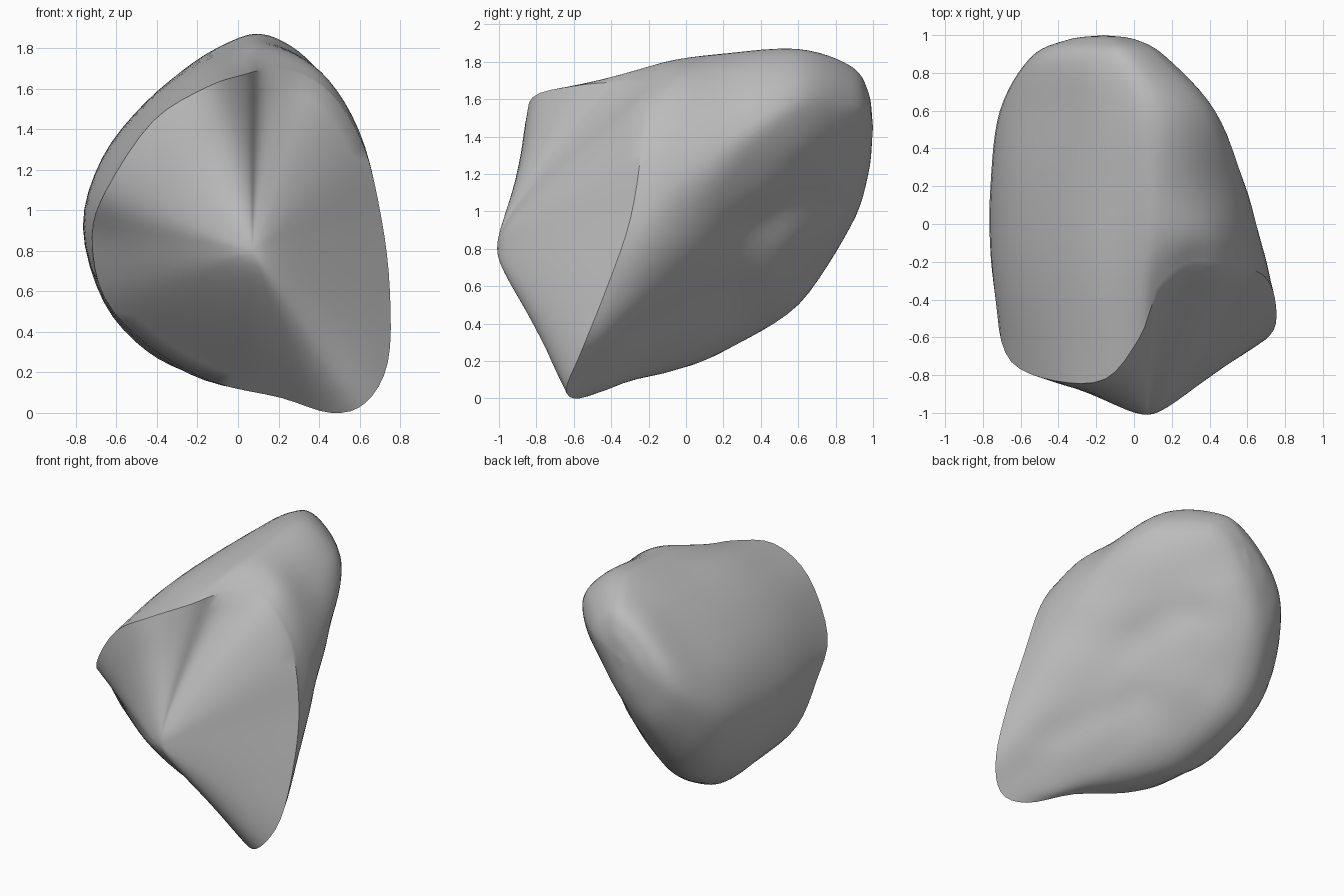
import bpy, bmesh, math
from mathutils import Vector, noise

cube = bpy.data.objects.get("Cube")
if cube:
    bpy.data.objects.remove(cube, do_unlink=True)

AROUND = 4   # subdivisions between outline points
ALONG = 6    # subdivisions between rings


def spline(a, b, c, d, t):
    """Smooth curve from b to c."""
    return 0.5 * (2 * b + (c - a) * t + (2 * a - 5 * b + 4 * c - d) * t ** 2
                  + (3 * b - a - 3 * c + d) * t ** 3)


def smooth_loop(points):
    n = len(points)
    return [spline(points[i - 1], points[i], points[(i + 1) % n], points[(i + 2) % n], s / AROUND)
            for i in range(n) for s in range(AROUND)]


def section(y, outline):
    return [Vector((x, y, z)) for x, z in outline]


def blurred(values, passes):
    n = len(values)
    for _ in range(passes):
        values = [(values[i - 1] + 2 * values[i] + values[(i + 1) % n]) / 4 for i in range(n)]
    return values


# Sharp rim around the broken front face, clockwise from the top
rim = [Vector(p) for p in (
    (.03, -.6, 1.67), (.12, -.38, 1.69), (.28, -.23, 1.68), (.46, -.23, 1.57),
    (.62, -.24, 1.32), (.71, -.3, .95), (.75, -.42, .6), (.74, -.56, .25),
    (.63, -.64, .05), (.46, -.57, 0), (.21, -.38, .075), (-.13, -.25, .155),
    (-.44, -.24, .33), (-.66, -.35, .57), (-.72, -.5, .87), (-.65, -.73, 1.1),
    (-.42, -.83, 1.44), (-.15, -.82, 1.61))]

# Shoulder just behind the rim
shoulder = [Vector(p) for p in (
    (0, -.2, 1.76), (.12, -.1, 1.8), (.29, -.05, 1.76), (.45, -.05, 1.64),
    (.59, -.06, 1.41), (.67, -.1, 1.12), (.67, -.14, .83), (.6, -.18, .55),
    (.47, -.22, .34), (.3, -.2, .2), (.1, -.13, .14), (-.18, -.04, .17),
    (-.45, -.03, .32), (-.66, -.08, .55), (-.76, -.15, .91), (-.67, -.25, 1.22),
    (-.46, -.28, 1.5), (-.21, -.28, 1.69))]

# Cross-sections of the body
middle = section(.2, (
    (0, 1.82), (.13, 1.84), (.29, 1.77), (.43, 1.64), (.54, 1.47), (.59, 1.29),
    (.54, 1.1), (.43, .89), (.28, .67), (.12, .46), (-.04, .32), (-.24, .25),
    (-.45, .32), (-.66, .56), (-.76, .93), (-.67, 1.26), (-.46, 1.53), (-.22, 1.72)))
rear = section(.6, (
    (0, 1.85), (.12, 1.865), (.23, 1.82), (.33, 1.74), (.4, 1.65), (.43, 1.54),
    (.39, 1.4), (.3, 1.22), (.18, 1.02), (.04, .82), (-.11, .65), (-.29, .52),
    (-.47, .53), (-.63, .71), (-.71, 1.01), (-.63, 1.28), (-.44, 1.53), (-.22, 1.73)))


def shrunk(y, scale, cx, cz):
    return [Vector((cx + (p.x + .14) * scale, y, cz + (p.z - 1.19) * scale)) for p in rear]


controls = [smooth_loop(r) for r in (
    rim, shoulder, middle, rear, shrunk(.88, .63, -.19, 1.35), shrunk(.975, .32, -.17, 1.42))]
tip = Vector((-.16, 1.0, 1.45))
count = len(controls[0])
controls.append([tip.copy() for _ in range(count)])

# Front face: a rounded cone from the apex to the rim, its ridges softer near the apex
apex = Vector((.07, -1.01, .8))
ROUND = .15
rings = []
for t in (.05, .1, .16, .23, .31, .4, .5, .6, .7, .8, .9):
    depths = blurred([p.y for p in controls[0]], round(70 * (1 - t) ** 1.5))
    rise = (math.hypot(t, ROUND) - ROUND) / (math.hypot(1, ROUND) - ROUND)
    ring = []
    for p, depth in zip(controls[0], depths):
        q = apex.lerp(p, t)
        q.y = apex.y + (depth - apex.y) * rise
        ring.append(q)
    rings.append(ring)
body_start = len(rings) + 1

# Body: smooth curves running backwards through the sections
last = len(controls) - 1
for k in range(last):
    for s in range(ALONG):
        ring = []
        for i in range(count):
            b, c = controls[k][i], controls[k + 1][i]
            a = controls[k - 1][i] if k else 2 * b - c
            d = controls[k + 2][i] if k + 2 <= last else 2 * c - b
            ring.append(spline(a, b, c, d, s / ALONG))
        rings.append(ring)

bm = bmesh.new()
loops = [[bm.verts.new(p) for p in ring] for ring in rings]
front_vert = bm.verts.new(apex)
back_vert = bm.verts.new(tip)
for lower, upper in zip(loops, loops[1:]):
    for i in range(count):
        j = (i + 1) % count
        bm.faces.new((lower[i], lower[j], upper[j], upper[i]))
for i in range(count):
    j = (i + 1) % count
    bm.faces.new((front_vert, loops[0][j], loops[0][i]))
    bm.faces.new((back_vert, loops[-1][i], loops[-1][j]))
bmesh.ops.recalc_face_normals(bm, faces=bm.faces)
bm.normal_update()


# Two long grooves and a little roughness on the sloping underside
def groove(p, start, end, width):
    p, start, end = Vector((p.y, p.z)), Vector(start), Vector(end)
    line = end - start
    t = min(max((p - start).dot(line) / line.length_squared, 0), 1)
    return math.exp(-((p - start - line * t).length / width) ** 2)


under = Vector((.6, .4, -.7)).normalized()
moves = []
for ring in loops[body_start:]:
    for v in ring:
        facing = min(max((v.normal.dot(under) - .6) * 3, 0), 1)
        rough = noise.noise(v.co * 3.2) * .015
        dent = (.03 * groove(v.co, (.35, .92), (.7, 1.05), .1)
                + .02 * groove(v.co, (-.25, .35), (.25, .58), .08))
        moves.append((v, v.normal * facing * (rough - dent)))
for v, move in moves:
    v.co += move

# Stand the stone on the ground
lowest = min(v.co.z for v in bm.verts)
for v in bm.verts:
    v.co.z -= lowest

mesh = bpy.data.meshes.new("stone")
bm.to_mesh(mesh)
bm.free()
stone = bpy.data.objects.new("stone", mesh)
bpy.context.collection.objects.link(stone)

grey = bpy.data.materials.new("stone grey")
grey.use_nodes = True
colour = (.5, .5, .5, 1)
grey.diffuse_color = colour
grey.node_tree.nodes["Principled BSDF"].inputs["Base Color"].default_value = colour
mesh.materials.append(grey)

bpy.ops.object.select_all(action='DESELECT')
stone.select_set(True)
bpy.context.view_layer.objects.active = stone
bpy.ops.object.shade_smooth_by_angle(angle=math.radians(35))
